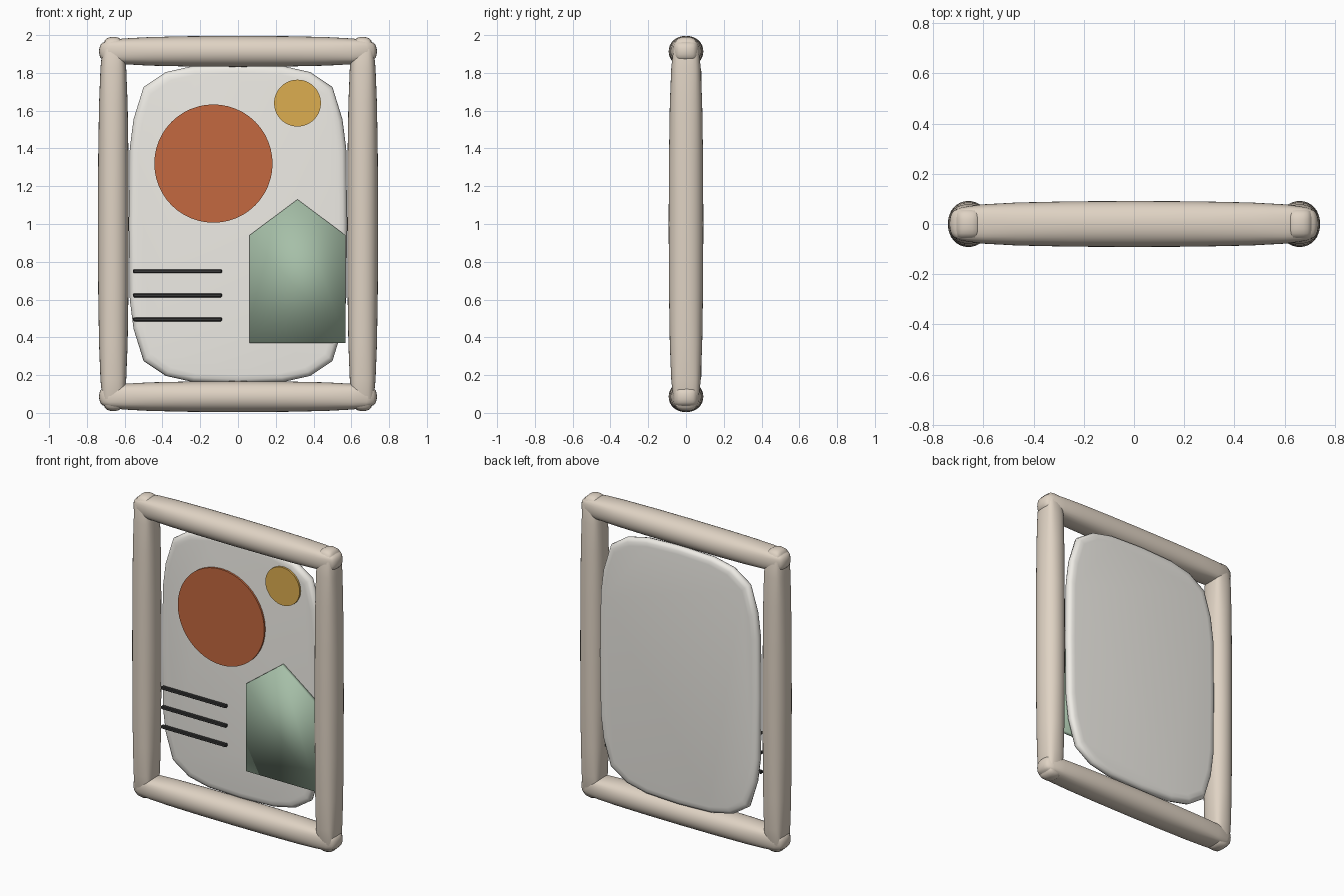
import bpy, bmesh, math
from mathutils import Vector

if "Cube" in bpy.data.objects:
    bpy.data.objects.remove(bpy.data.objects["Cube"])


def material(name, rgb):
    m = bpy.data.materials.new(name)
    m.diffuse_color = (*rgb, 1)
    m.use_nodes = True
    m.node_tree.nodes["Principled BSDF"].inputs["Base Color"].default_value = m.diffuse_color
    return m


TAN = material("warm_wood", (0.74, 0.65, 0.55))
PAPER = material("paper", (0.86, 0.84, 0.79))
RUST = material("rust", (0.55, 0.14, 0.05))
GOLD = material("gold", (0.72, 0.42, 0.08))
SAGE = material("sage", (0.38, 0.52, 0.39))
INK = material("ink", (0.04, 0.04, 0.04))


def finish(name, bm, mat, angle=None):
    bmesh.ops.recalc_face_normals(bm, faces=bm.faces)
    me = bpy.data.meshes.new(name)
    bm.to_mesh(me)
    bm.free()
    me.materials.append(mat)
    ob = bpy.data.objects.new(name, me)
    bpy.context.collection.objects.link(ob)
    bpy.context.view_layer.objects.active = ob
    bpy.ops.object.select_all(action='DESELECT')
    ob.select_set(True)
    if angle is None:
        bpy.ops.object.shade_smooth()
    else:
        bpy.ops.object.shade_smooth_by_angle(angle=math.radians(angle))
    return ob


def box(name, half, centre, mat, bevel, subdiv=0):
    bm = bmesh.new()
    bmesh.ops.create_cube(bm, size=2)
    for v in bm.verts:
        v.co = Vector([a * b for a, b in zip(v.co, half)])
    bmesh.ops.bevel(bm, geom=bm.edges[:], offset=bevel, segments=1,
                    profile=0.5, affect='EDGES')
    ob = finish(name, bm, mat, None if subdiv else 30)
    ob.location = centre
    if subdiv:
        mod = ob.modifiers.new("soften", 'SUBSURF')
        mod.levels = mod.render_levels = subdiv
    return ob


def loft(name, rings, mat, angle=None):
    """Closed solid from equal-length rings of (x, y, z) points."""
    bm = bmesh.new()
    rows = [[bm.verts.new(p) for p in r] for r in rings]
    n = len(rows[0])
    for a, b in zip(rows, rows[1:]):
        for i in range(n):
            j = (i + 1) % n
            bm.faces.new((a[i], a[j], b[j], b[i]))
    bm.faces.new(rows[0])
    bm.faces.new(rows[-1])
    return finish(name, bm, mat, angle)


def plaque(name, outline, y0, y1, mat, angle=30):
    return loft(name, [[(x, y, z) for x, z in outline] for y in (y0, y1)], mat, angle)


def disc(name, x, z, r, mat):
    pts = [(x + r * math.cos(math.tau * i / 48), z + r * math.sin(math.tau * i / 48))
           for i in range(48)]
    return plaque(name, pts, 0.01, 0.03, mat)


# Soft frame bars, tapering towards small blunt ends
for side, s in (("left", -1), ("right", 1)):
    box(f"frame_{side}", (0.086, 0.096, 0.995), (s * 0.66, 0, 1), TAN, 0.052, 2)
for side, s in (("bottom", -1), ("top", 1)):
    box(f"frame_{side}", (0.74, 0.096, 0.086), (0, 0, 1 + s * 0.914), TAN, 0.052, 2)

# Pillowy backing panel with faceted corners
quarter = [(0.578, 0.0), (0.573, 0.4), (0.553, 0.555), (0.5, 0.725),
           (0.383, 0.804), (0.24, 0.836), (0.0, 0.845)]
half = quarter + [(-x, z) for x, z in quarter[-2::-1]]
outline = half + [(x, -z) for x, z in half[-2:0:-1]]
profile = [(0.022, 0.045), (0.025, 0.022), (0.034, 0.006), (0.052, 0.0),
           (0.07, 0.006), (0.079, 0.022), (0.082, 0.045)]
loft("backing_panel",
     [[(x * (1 - d / 0.575), y, 1 + z * (1 - d / 0.84)) for x, z in outline]
      for y, d in profile], PAPER, 60)

# Abstract artwork
disc("large_disc", -0.13, 1.32, 0.313, RUST)
disc("small_disc", 0.315, 1.64, 0.124, GOLD)
plaque("house_shape", [(0.06, 0.37), (0.57, 0.37), (0.57, 0.94),
                       (0.315, 1.13), (0.06, 0.94)], -0.005, 0.025, SAGE, 180)
for i, z in enumerate((0.75, 0.622, 0.495)):
    box(f"ink_line_{i + 1}", (0.235, 0.012, 0.01), (-0.32, 0.005, z), INK, 0.004)
